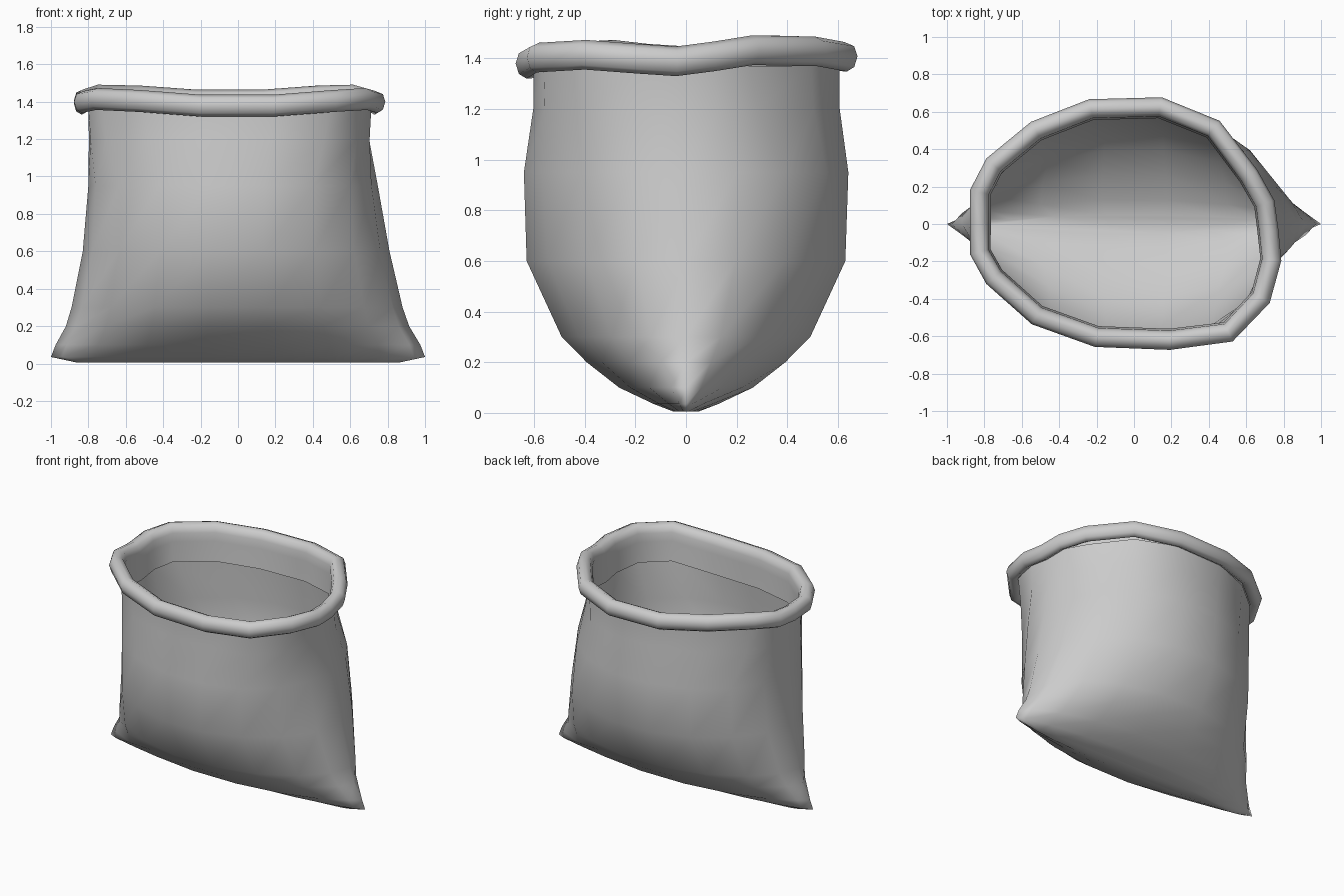
import bpy
import bmesh
from math import sin, cos, radians
from mathutils import Vector

cube = bpy.data.objects.get("Cube")
if cube:
    bpy.data.objects.remove(cube)

cloth = bpy.data.materials.new("grey_cloth")
cloth.use_nodes = True
GREY = (0.6, 0.6, 0.6, 1)
cloth.diffuse_color = GREY
cloth.node_tree.nodes["Principled BSDF"].inputs["Base Color"].default_value = GREY

# Centre line of the mouth, counter-clockwise from the left side
MOUTH = [(.72, -.04), (.70, .11), (.615, .26), (.425, .51), (.14, .625), (-.23, .615),
         (-.525, .50), (-.75, .315), (-.825, .17), (-.825, .01), (-.825, -.15),
         (-.75, -.285), (-.52, -.49), (-.2, -.605), (.19, -.62), (.505, -.58),
         (.68, -.395), (.735, -.19)]
COUNT = len(MOUTH)
ANGLES = [radians(360 * k / COUNT) for k in range(COUNT)]


def mouth_height(a):
    return 1.408 + .014 * sin(a) - .018 * cos(4 * a)


def mouth_normal(k):
    t = Vector(MOUTH[(k + 1) % COUNT]) - Vector(MOUTH[k - 1])
    return Vector((t.y, -t.x)).normalized()


def loft(name, rings, cap=False):
    """Skin a stack of closed rings and shade it smooth."""
    bm = bmesh.new()
    loops = [[bm.verts.new(p) for p in ring] for ring in rings]
    for low, high in zip(loops, loops[1:]):
        for i in range(COUNT):
            j = (i + 1) % COUNT
            bm.faces.new((low[i], low[j], high[j], high[i]))
    if cap:
        bm.faces.new(loops[0][::-1])
    mesh = bpy.data.meshes.new(name)
    bm.to_mesh(mesh)
    bm.free()
    mesh.materials.append(cloth)
    obj = bpy.data.objects.new(name, mesh)
    bpy.context.collection.objects.link(obj)
    for poly in mesh.polygons:
        poly.use_smooth = True
    return obj


# Sack body: height, right reach, left reach, half depth, pointedness, mouth blend
SECTIONS = [(.005, .86, .86, .05, 1.5, 0), (.035, 1, 1, .13, 1.5, 0),
            (.10, .975, .975, .27, 1.4, 0), (.20, .92, .915, .40, 1.3, 0),
            (.30, .89, .88, .50, 1.2, 0), (.60, .83, .81, .64, 1.1, 0),
            (.95, .80, .76, .66, 1, .2), (1.2, .785, .71, .62, 1, .8),
            (1.37, .79, .71, .61, 1, 1)]


def body_ring(z, right, left, depth, power, blend):
    ring = []
    for a, m in zip(ANGLES, MOUTH):
        c, s = cos(a), sin(a)
        x = c * (left if c > 0 else right)
        y = depth * abs(s) ** power * (1 if s > 0 else -1)
        p = Vector((x, y)).lerp(Vector(m) * .97, blend)
        ring.append((p.x, p.y, z))
    return ring


loft("sack_body", [body_ring(*s) for s in SECTIONS], cap=True)

# Rolled rim with a hem hanging inside: outward offset, height offset
ROLL = [(-.025, -.04), (.01, -.06), (.04, -.042), (.053, 0), (.04, .04), (0, .057),
        (-.035, .04), (-.05, 0), (-.052, -.06), (-.06, -.2)]
rim = []
for out, up in ROLL:
    ring = []
    for k, a in enumerate(ANGLES):
        p = Vector(MOUTH[k]) + mouth_normal(k) * out
        ring.append((p.x, p.y, mouth_height(a) + up))
    rim.append(ring)
loft("rolled_rim", rim)
